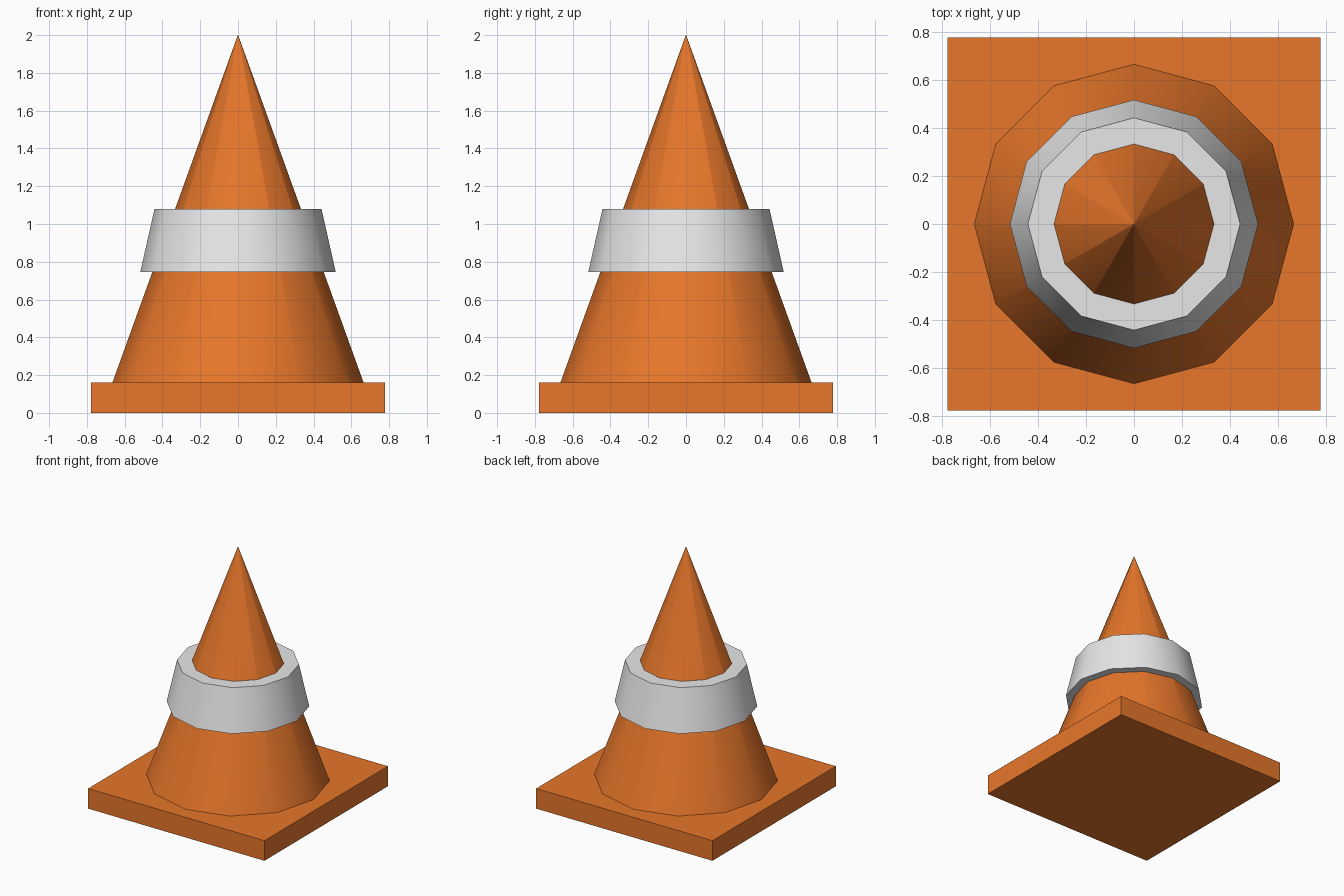
import bpy
import math

cube = bpy.data.objects.get("Cube")
if cube:
    bpy.data.objects.remove(cube, do_unlink=True)


def make_material(name, rgb):
    mat = bpy.data.materials.new(name)
    mat.use_nodes = True
    color = (*rgb, 1.0)
    mat.diffuse_color = color
    mat.node_tree.nodes["Principled BSDF"].inputs["Base Color"].default_value = color
    return mat


def make_cone(name, r_bottom, r_top, z_bottom, z_top, mat):
    """Twelve-sided tapered part with smooth sides and crisp rims."""
    bpy.ops.mesh.primitive_cone_add(
        vertices=12, radius1=r_bottom, radius2=r_top, depth=z_top - z_bottom,
        location=(0, 0, (z_bottom + z_top) / 2))
    obj = bpy.context.object
    obj.name = name
    obj.data.materials.append(mat)
    bpy.ops.object.shade_smooth_by_angle(angle=math.radians(40))
    return obj


orange = make_material("orange plastic", (0.81, 0.185, 0.024))
white = make_material("reflective white", (0.8, 0.8, 0.8))

BASE_WIDTH, BASE_HEIGHT = 1.555, 0.16

# Square base slab
bpy.ops.mesh.primitive_cube_add(size=1, location=(0, 0, BASE_HEIGHT / 2))
base = bpy.context.object
base.name = "base_slab"
base.scale = (BASE_WIDTH, BASE_WIDTH, BASE_HEIGHT)
bpy.ops.object.transform_apply(location=False, rotation=False, scale=True)
base.data.materials.append(orange)

# Cone body, with a tiny flat tip so the sides shade cleanly to the point
make_cone("cone_body", 0.665, 0.001, BASE_HEIGHT, 2.0, orange)

# Reflective collar around the body
make_cone("reflective_band", 0.517, 0.442, 0.747, 1.08, white)
